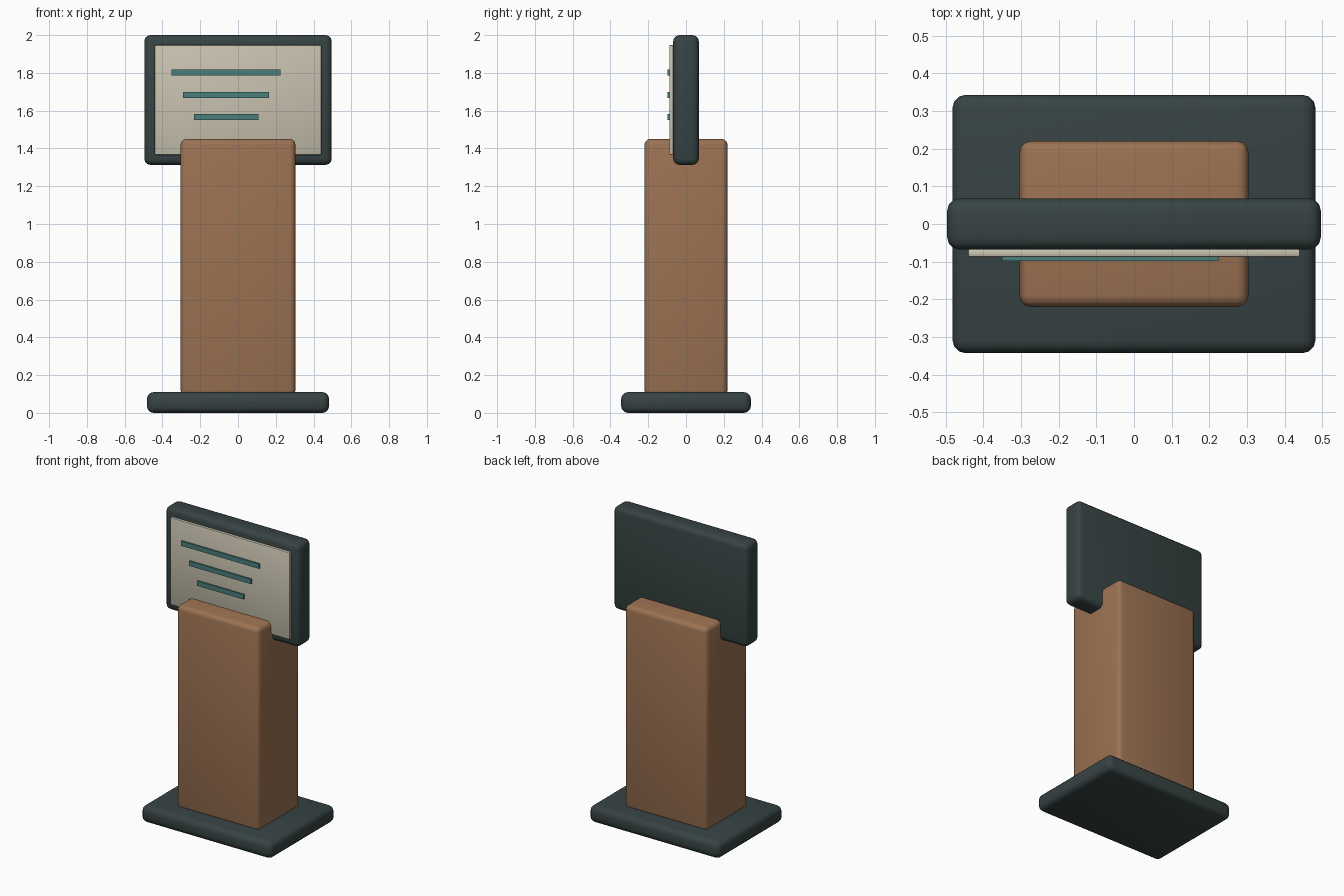
import bpy

if "Cube" in bpy.data.objects:
    bpy.data.objects.remove(bpy.data.objects["Cube"])


def material(name, rgb):
    m = bpy.data.materials.new(name)
    m.diffuse_color = (*rgb, 1)
    m.use_nodes = True
    m.node_tree.nodes["Principled BSDF"].inputs["Base Color"].default_value = m.diffuse_color
    return m


DARK = material("dark slate", (0.038, 0.056, 0.056))
WOOD = material("warm wood", (0.33, 0.168, 0.084))
CREAM = material("cream", (0.58, 0.54, 0.43))
TEAL = material("teal", (0.07, 0.21, 0.20))


def box(name, x, y, z, mat, bevel=0.0, segments=3):
    """Box spanning the (min, max) pairs, with optional rounded edges."""
    spans = (x, y, z)
    bpy.ops.mesh.primitive_cube_add(size=1, location=[(a + b) / 2 for a, b in spans])
    ob = bpy.context.object
    ob.name = name
    ob.scale = [b - a for a, b in spans]
    bpy.ops.object.transform_apply(location=False, rotation=False, scale=True)
    ob.data.materials.append(mat)
    if bevel:
        mod = ob.modifiers.new("rounded edges", 'BEVEL')
        mod.width = bevel
        mod.segments = segments
        bpy.ops.object.modifier_apply(modifier=mod.name)
        bpy.ops.object.shade_smooth_by_angle()
    return ob


# Stand: foot plate and column
box("base", (-0.482, 0.482), (-0.343, 0.343), (0, 0.11), DARK, 0.035)
box("column", (-0.304, 0.304), (-0.22, 0.22), (0.09, 1.45), WOOD, 0.03)

# Sign head with its display panel
box("sign_frame", (-0.496, 0.496), (-0.068, 0.068), (1.313, 2.0), DARK, 0.033)
box("sign_panel", (-0.441, 0.441), (-0.088, -0.066), (1.366, 1.948), CREAM, 0.006, 2)

# Raised bars across the panel
for i, (x0, x1, z) in enumerate([(-0.351, 0.224, 1.802),
                                 (-0.292, 0.165, 1.684),
                                 (-0.234, 0.108, 1.567)]):
    box(f"panel_bar_{i + 1}", (x0, x1), (-0.098, -0.086), (z - 0.016, z + 0.016), TEAL)
